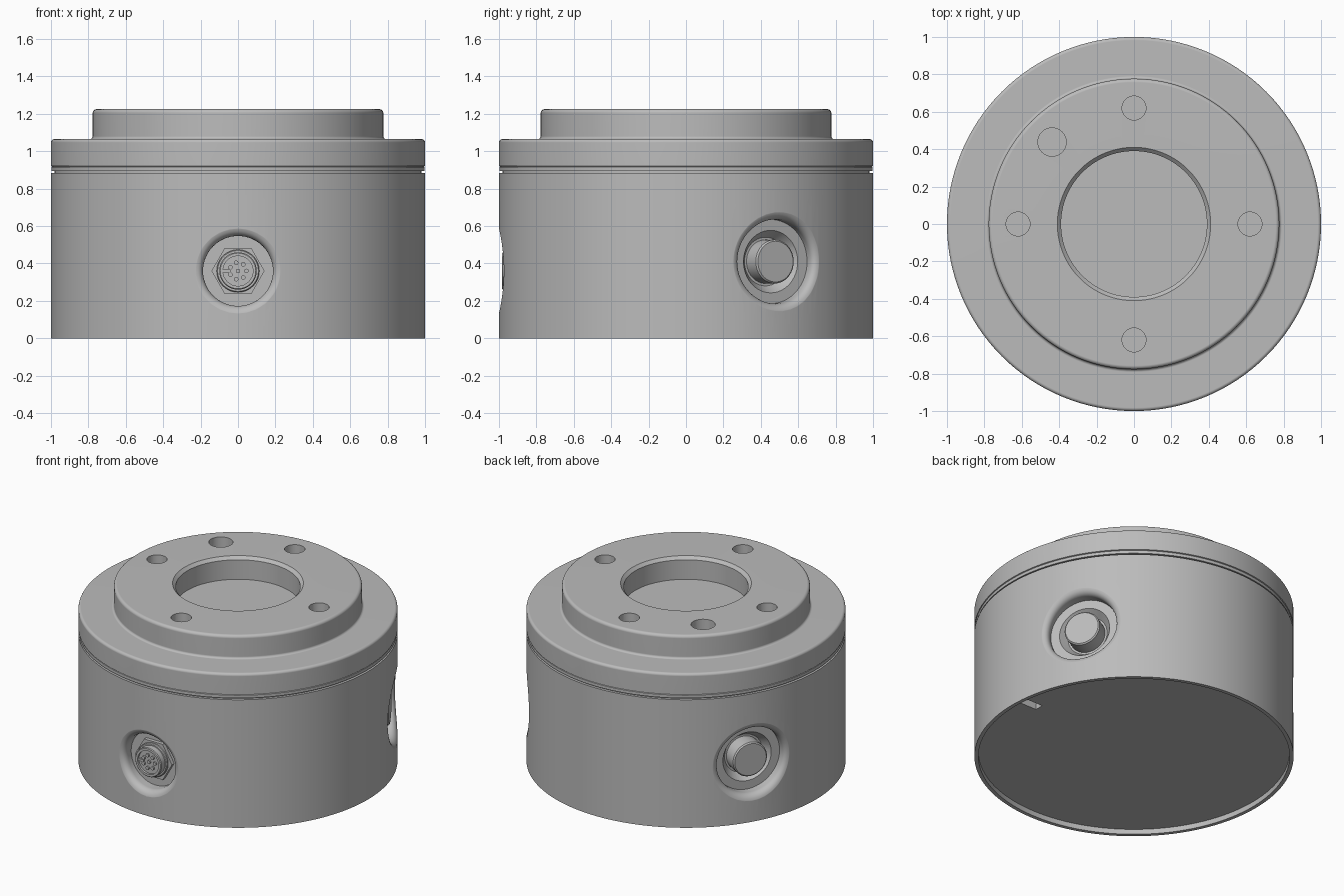
import bpy, bmesh
from math import sin, cos, pi, sqrt, radians
from mathutils import Matrix, Vector

cube = bpy.data.objects.get("Cube")
if cube:
    bpy.data.objects.remove(cube)

grey = bpy.data.materials.new("machined grey")
grey.use_nodes = True
colour = (0.5, 0.5, 0.5, 1)
grey.diffuse_color = colour
grey.node_tree.nodes["Principled BSDF"].inputs["Base Color"].default_value = colour


def make_object(name, bm, frame=None):
    bmesh.ops.remove_doubles(bm, verts=bm.verts, dist=1e-5)
    bmesh.ops.recalc_face_normals(bm, faces=bm.faces)
    mesh = bpy.data.meshes.new(name)
    bm.to_mesh(mesh)
    bm.free()
    if frame:
        mesh.transform(frame)
    mesh.materials.append(grey)
    obj = bpy.data.objects.new(name, mesh)
    bpy.context.collection.objects.link(obj)
    return obj


def lathe(name, profile, sides=48, frame=None, lift=None):
    """Spin (radius, height) points round the local z axis."""
    bm = bmesh.new()
    rings = []
    for i, (r, h) in enumerate(profile):
        ring = []
        for k in range(sides):
            a = 2 * pi * k / sides
            x, y = r * cos(a), r * sin(a)
            ring.append(bm.verts.new((x, y, lift(i, x, h) if lift else h)))
        rings.append(ring)
    for low, high in zip(rings, rings[1:]):
        for k in range(sides):
            n = (k + 1) % sides
            bm.faces.new((low[k], low[n], high[n], high[k]))
    # drop collapsed faces at the axis by merging the pole points
    return make_object(name, bm, frame)


def rod(name, radius, low, high, sides=32, frame=None, bevel=0.0):
    top = [(radius, high)]
    if bevel:
        top = [(radius, high - bevel), (radius - bevel, high)]
    return lathe(name, [(0, low), (radius, low)] + top + [(0, high)], sides, frame)


def arc(cr, ch, radius, start, end, steps=5):
    return [(cr + radius * cos(radians(start + (end - start) * i / steps)),
             ch + radius * sin(radians(start + (end - start) * i / steps)))
            for i in range(steps + 1)]


def side_frame(azimuth, z):
    """Local z points out of the wall, local y points up."""
    a = radians(azimuth)
    return Matrix(((-sin(a), 0, cos(a), 0), (cos(a), 0, sin(a), 0),
                   (0, 1, 0, z), (0, 0, 0, 1)))


def cut(target, cutter):
    mod = target.modifiers.new(cutter.name, 'BOOLEAN')
    mod.operation = 'DIFFERENCE'
    mod.solver = 'EXACT'
    mod.object = cutter
    bpy.context.view_layer.objects.active = target
    bpy.ops.object.modifier_apply(modifier=mod.name)
    bpy.data.objects.remove(cutter)


def pocket_cutter(name, radius, floor, azimuth, z, fillet=0.05):
    """Round pocket whose rounded lip follows the cylindrical wall."""
    steps = 6
    profile = [(0, floor), (radius, floor)]
    for i in range(steps + 1):
        t = pi / 2 * i / steps
        profile.append((radius + fillet * (1 - cos(t)), fillet * (sin(t) - 1) + 0.001))
    profile += [(radius + fillet, 1.1), (0, 1.1)]

    def lift(i, x, h):
        return h + sqrt(1 - x * x) if 2 <= i <= steps + 2 else h
    return lathe(name, profile, 64, side_frame(azimuth, z), lift)


# Housing: shallow base recess, grooved wall, flange and raised mounting boss
profile = [(0, 0.035), (0.975, 0.035), (0.975, 0), (1, 0),
           (1, 0.885), (0.982, 0.885), (0.982, 0.895), (0.997, 0.895),
           (0.997, 0.915), (0.992, 0.918), (1, 0.921)]
profile += arc(0.982, 1.047, 0.018, 0, 90)
profile += arc(0.792, 1.08, 0.015, 270, 180)
profile += arc(0.757, 1.205, 0.02, 0, 90)
profile += [(0.41, 1.225), (0.39, 1.205), (0.39, 1.07), (0, 1.07)]
housing = lathe("housing", profile, 128)

# Bolt holes and locating hole in the boss
holes = [(0.62, 0, 0.064), (-0.62, 0, 0.064), (0, 0.62, 0.064),
         (0, -0.62, 0.064), (-0.438, 0.438, 0.076)]
for x, y, r in holes:
    cut(housing, rod("hole_cutter", r, 1.1, 1.3, 32, Matrix.Translation((x, y, 0))))

# Key slot in the base
bm = bmesh.new()
bmesh.ops.create_cube(bm, size=1)
slot = Matrix.Translation((0.89, 0.04, 0.04)) @ Matrix.Diagonal((0.16, 0.06, 0.08, 1))
cut(housing, make_object("slot_cutter", bm, slot))

# Three wall pockets
FRONT_Z, PORT_Z = 0.36, 0.41
cut(housing, pocket_cutter("front_pocket", 0.187, 0.9, -90, FRONT_Z))
for azimuth in (30, 150):
    cut(housing, pocket_cutter("side_pocket", 0.225, 0.905, azimuth, PORT_Z))
    seat = [(0, 0.85), (0.13, 0.85), (0.168, 0.906), (0.168, 0.92), (0, 0.92)]
    cut(housing, lathe("seat_cutter", seat, 48, side_frame(azimuth, PORT_Z)))

parts = [housing]

# Cylindrical plugs in the side pockets
for side, azimuth in (("left", 30), ("right", 150)):
    parts.append(rod(side + "_plug", 0.117, 0.845, 0.957, 48,
                     side_frame(azimuth, PORT_Z), 0.008))

# Front connector: hex nut, collar, hollow shell, insert, key and pins
front = side_frame(-90, FRONT_Z)
parts.append(rod("hex_nut", 0.142, 0.895, 0.925, 6, front))
parts.append(rod("connector_collar", 0.114, 0.92, 0.94, 48, front, 0.005))
shell = [(0, 0.935), (0.1, 0.935), (0.1, 0.978), (0.095, 0.983),
         (0.08, 0.983), (0.08, 0.968), (0, 0.968)]
parts.append(lathe("connector_shell", shell, 48, front))
pins = [(0, 0)] + [(0.045 * cos(pi + 2 * pi * (k + 0.5) / 7),
                    0.045 * sin(pi + 2 * pi * (k + 0.5) / 7)) for k in range(7)]
for i, (x, y) in enumerate(pins):
    parts.append(rod("pin_%d" % i, 0.012, 0.965, 0.978, 16,
                     front @ Matrix.Translation((x, y, 0))))
bm = bmesh.new()
bmesh.ops.create_cube(bm, size=1)
key = front @ Matrix.Translation((-0.06, 0, 0.973)) @ Matrix.Diagonal((0.045, 0.016, 0.014, 1))
parts.append(make_object("connector_key", bm, key))

# Smooth curved walls, keep machined edges crisp
bpy.ops.object.select_all(action='DESELECT')
for obj in parts:
    obj.select_set(True)
bpy.context.view_layer.objects.active = housing
bpy.ops.object.shade_smooth_by_angle(angle=radians(30))
weighted = housing.modifiers.new("even_shading", 'WEIGHTED_NORMAL')
weighted.keep_sharp = True
